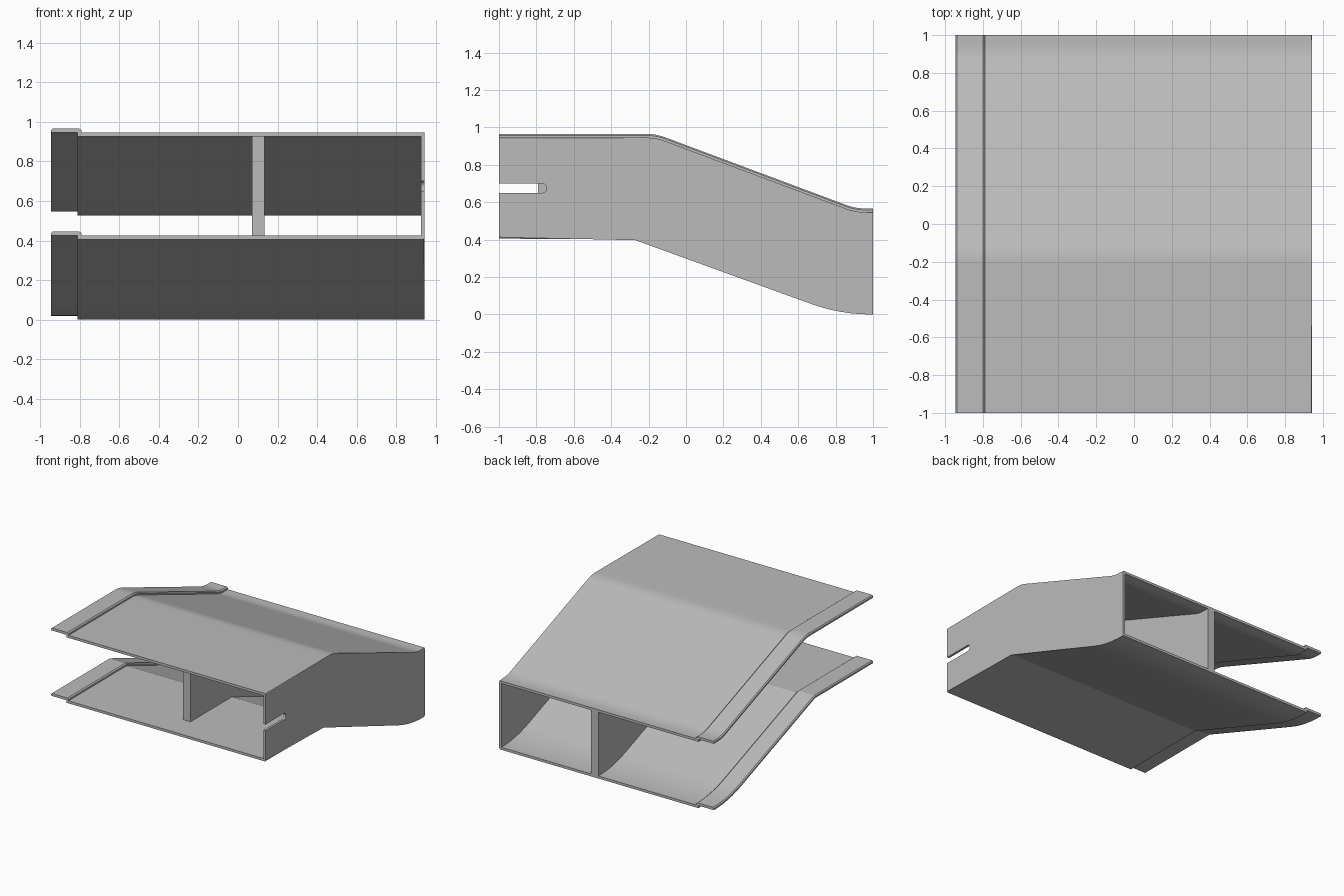
import bpy, bmesh, math
from mathutils import Vector

cube = bpy.data.objects.get("Cube")
if cube:
    bpy.data.objects.remove(cube, do_unlink=True)

GREY = (0.5, 0.5, 0.5, 1.0)
grey = bpy.data.materials.new("plain_grey")
grey.use_nodes = True
grey.diffuse_color = GREY
grey.node_tree.nodes["Principled BSDF"].inputs["Base Color"].default_value = GREY

THICK = 0.02


def rounded(points, trims, steps=6):
    """Path with each inner corner replaced by a smooth curve of the given reach."""
    pts = [Vector(p) for p in points]
    out = [pts[0]]
    for a, b, c, t in zip(pts, pts[1:], pts[2:], trims):
        if t == 0:
            out.append(b)
            continue
        start, end = b + (a - b).normalized() * t, b + (c - b).normalized() * t
        for i in range(steps + 1):
            u = i / steps
            out.append(start * (1 - u) ** 2 + b * 2 * u * (1 - u) + end * u * u)
    return out + [pts[-1]]


def raised(path, dz):
    return [p + Vector((0, dz)) for p in path]


def from_y(path, y):
    """Part of a path behind y, cut square at y (on the flat front stretch)."""
    return [Vector((y, path[0].y))] + [p for p in path if p.x > y]


def finish(bm, name):
    bmesh.ops.recalc_face_normals(bm, faces=bm.faces)
    mesh = bpy.data.meshes.new(name)
    bm.to_mesh(mesh)
    bm.free()
    mesh.materials.append(grey)
    obj = bpy.data.objects.new(name, mesh)
    bpy.context.collection.objects.link(obj)
    bpy.ops.object.select_all(action='DESELECT')
    obj.select_set(True)
    bpy.context.view_layer.objects.active = obj
    bpy.ops.object.shade_smooth_by_angle(angle=math.radians(12))
    return obj


def sweep(name, section, path):
    """Carry an x-z section along a y-z path, keeping it upright."""
    bm = bmesh.new()
    rings = [[bm.verts.new((x, p.x, p.y + z)) for x, z in section] for p in path]
    n = len(section)
    for r, s in zip(rings, rings[1:]):
        for i in range(n):
            j = (i + 1) % n
            bm.faces.new((r[i], r[j], s[j], s[i]))
    bm.faces.new(rings[0])
    bm.faces.new(rings[-1])
    return finish(bm, name)


def plate(name, outline, x0, x1, soft=None):
    """Upright plate from a y-z outline; soft picks outer edges to round."""
    bm = bmesh.new()
    a = [bm.verts.new((x0, p.x, p.y)) for p in outline]
    b = [bm.verts.new((x1, p.x, p.y)) for p in outline]
    n = len(outline)
    bm.faces.new(a)
    bm.faces.new(b)
    for i in range(n):
        j = (i + 1) % n
        bm.faces.new((a[i], a[j], b[j], b[i]))
    if soft:
        edges = [bm.edges.get((b[i], b[i + 1])) for i in soft]
        bmesh.ops.bevel(bm, geom=edges, offset=0.008, segments=2,
                        profile=0.5, affect='EDGES')
    return finish(bm, name)


# Side outlines of the duct: outer bottom and outer top
bottom = rounded([(-1, 0.405), (-0.27, 0.405), (0.82, 0), (1, 0)], [0, 0.17])
top = rounded([(-1, 0.945), (-0.16, 0.945), (0.905, 0.547), (1, 0.547)],
              [0.05, 0.05])

# Panels with a raised overlap lip along the right edge
WALL_IN, WALL_OUT = 0.924, 0.942
panel_section = [(WALL_IN, 0), (WALL_IN, -THICK), (-0.81, -THICK), (-0.81, 0),
                 (-0.945, 0), (-0.945, 0.012), (-0.937, THICK),
                 (-0.8, THICK), (-0.79, 0.012), (-0.79, 0)]
sweep("top_panel", panel_section, top)
sweep("bottom_panel", panel_section, raised(bottom, THICK))

# Left side wall with a round-ended slot open to the front
slot_r, slot_y, slot_z = 0.025, -0.77, 0.675
slot = [Vector((-1, slot_z + slot_r))]
for i in range(13):
    ang = math.pi / 2 - math.pi * i / 12
    slot.append(Vector((slot_y + slot_r * math.cos(ang),
                        slot_z + slot_r * math.sin(ang))))
slot.append(Vector((-1, slot_z - slot_r)))
nb, nt = len(bottom), len(top)
soft_edges = list(range(nb - 1)) + list(range(nb, nb + nt - 1))
plate("left_side_wall", bottom + top[::-1] + slot, WALL_IN, WALL_OUT, soft_edges)

# Inner divider, set back from the front
low = from_y(raised(bottom, THICK), -0.79)
high = from_y(raised(top, -THICK), -0.79)
plate("middle_divider", low + high[::-1], 0.07, 0.135)
